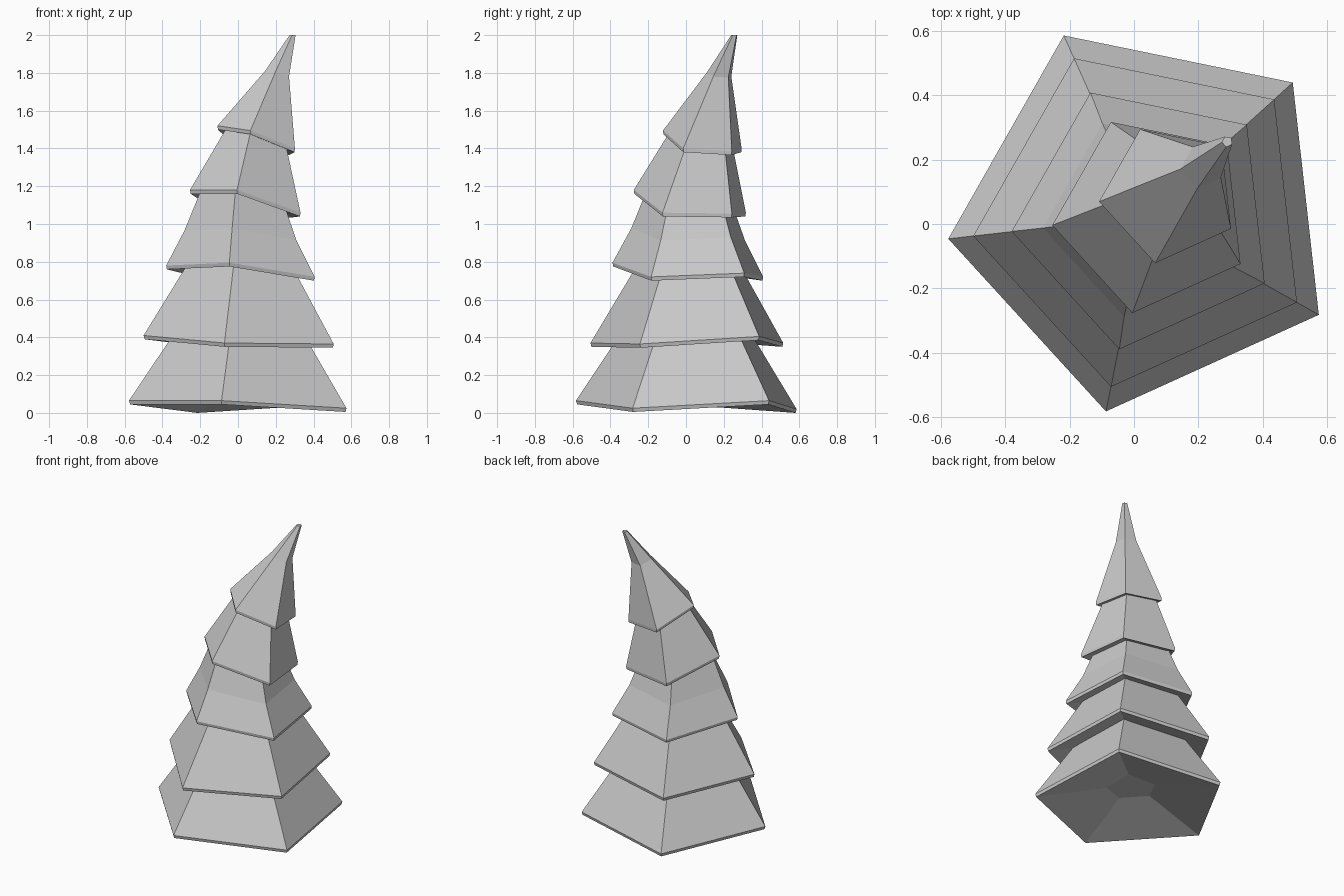
import bpy, bmesh
from math import sin, cos, radians

if "Cube" in bpy.data.objects:
    bpy.data.objects.remove(bpy.data.objects["Cube"])

ANGLES = [radians(42.4 - 72 * k) for k in range(5)]


def ring(bm, cx, cy, r, heights):
    return [bm.verts.new((cx + r * cos(a), cy + r * sin(a), z))
            for a, z in zip(ANGLES, heights)]


def shifted(heights, z, tilt):
    """Heights with mean z that keep part of the rim's unevenness."""
    mean = sum(heights) / 5
    return [z + tilt * (h - mean) for h in heights]


def tier(name, rim, upper):
    """Five-sided skirt: recessed underside, thin rim, sloping wall rings."""
    cx, cy, r, hs = rim
    mean = sum(hs) / 5
    bm = bmesh.new()
    rings = [ring(bm, cx, cy, r * 0.26, shifted(hs, mean - 0.02 + 0.17 * r, 0.6)),
             ring(bm, cx, cy, r * 0.99, [h - 0.02 for h in hs]),
             ring(bm, cx, cy, r, hs)]
    for ux, uy, ur, uz, tilt in upper:
        rings.append(ring(bm, ux, uy, ur, shifted(hs, uz, tilt)))
    for a, b in zip(rings, rings[1:]):
        for i in range(5):
            j = (i + 1) % 5
            bm.faces.new((a[i], a[j], b[j], b[i]))
    bm.faces.new(rings[0])
    bm.faces.new(rings[-1])
    bmesh.ops.recalc_face_normals(bm, faces=bm.faces)
    mesh = bpy.data.meshes.new(name)
    bm.to_mesh(mesh)
    bm.free()
    bpy.context.collection.objects.link(bpy.data.objects.new(name, mesh))


# Rim: centre x, centre y, radius, corner heights
# Wall rings: centre x, centre y, radius, mean height, share of rim tilt
tier("bottom_branches", (0.037, 0.023, 0.618, [0.065, 0.025, 0.065, 0.065, 0.02]),
     [(0.036, 0.023, 0.368, 0.42, 0.8)])
tier("lower_branches", (0.037, 0.023, 0.54, [0.405, 0.365, 0.37, 0.41, 0.37]),
     [(0.035, 0.023, 0.29, 0.79, 0.8)])
tier("middle_branches", (0.039, 0.024, 0.422, [0.74, 0.72, 0.795, 0.78, 0.72]),
     [(0.033, 0.023, 0.318, 0.94, 0.9), (0.035, 0.025, 0.226, 1.17, 0.9)])
tier("upper_branches", (0.058, 0.031, 0.314, [1.055, 1.06, 1.18, 1.18, 1.06]),
     [(0.107, 0.093, 0.16, 1.48, 0.6)])
# Bent tip
tier("tree_top", (0.11, 0.094, 0.22, [1.385, 1.40, 1.495, 1.52, 1.40]),
     [(0.211, 0.178, 0.068, 1.79, 0.25), (0.29, 0.256, 0.017, 2.0, 0.0)])
